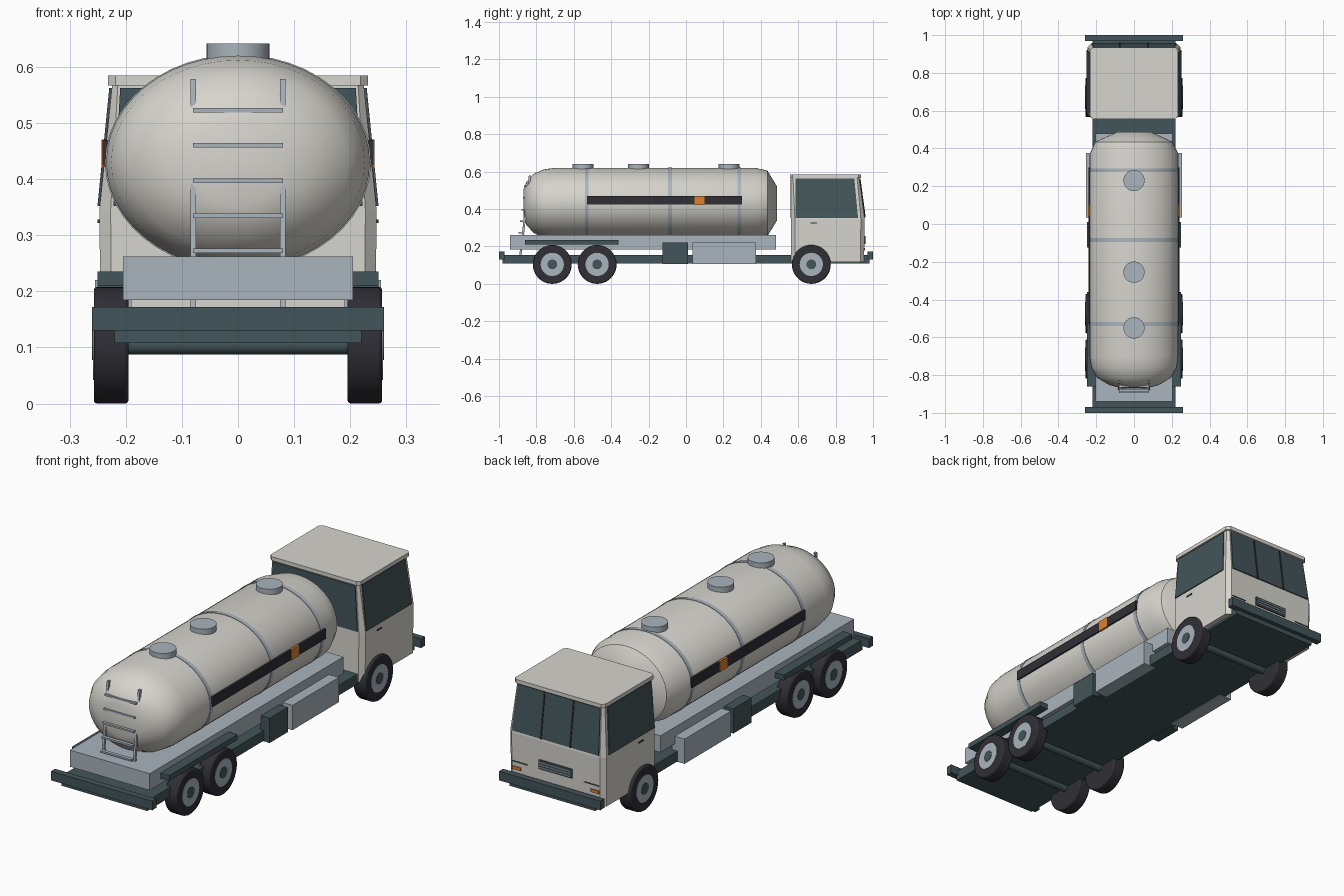
import bpy, bmesh, math
from mathutils import Vector

cube = bpy.data.objects.get("Cube")
if cube:
    bpy.data.objects.remove(cube, do_unlink=True)


def material(name, rgb):
    m = bpy.data.materials.new(name)
    m.use_nodes = True
    m.diffuse_color = (*rgb, 1)
    m.node_tree.nodes["Principled BSDF"].inputs["Base Color"].default_value = (*rgb, 1)
    return m


CREAM = material("cream", (0.68, 0.66, 0.61))
GREY = material("blue_grey", (0.40, 0.46, 0.51))
SLATE = material("dark_slate", (0.055, 0.09, 0.10))
BLACK = material("tyre_black", (0.028, 0.028, 0.036))
ORANGE = material("orange", (0.70, 0.22, 0.025))


def finish(name, bm, mat, smooth=False, bevel=0):
    bmesh.ops.recalc_face_normals(bm, faces=bm.faces)
    me = bpy.data.meshes.new(name)
    bm.to_mesh(me)
    bm.free()
    me.materials.append(mat)
    ob = bpy.data.objects.new(name, me)
    bpy.context.collection.objects.link(ob)
    if bevel:
        mod = ob.modifiers.new("bevel", 'BEVEL')
        mod.width, mod.segments = bevel, 2
    if smooth:
        bpy.ops.object.select_all(action='DESELECT')
        ob.select_set(True)
        bpy.context.view_layer.objects.active = ob
        bpy.ops.object.shade_smooth_by_angle(angle=math.radians(35))
    return ob


def hull(name, points, mat):
    bm = bmesh.new()
    for p in points:
        bm.verts.new(p)
    bmesh.ops.convex_hull(bm, input=bm.verts)
    bmesh.ops.dissolve_limit(bm, angle_limit=0.01, verts=bm.verts, edges=bm.edges)
    return finish(name, bm, mat)


def box(name, xs, ys, zs, mat):
    return hull(name, [(x, y, z) for x in xs for y in ys for z in zs], mat)


def pair(name, xs, ys, zs, mat):
    # The same box on both sides
    for side, s in (("left", 1), ("right", -1)):
        box(f"{side}_{name}", [s * x for x in xs], ys, zs, mat)


def plate(name, corners, mat, t=0.004):
    c = [Vector(p) for p in corners]
    n = (c[1] - c[0]).cross(c[2] - c[0]).normalized() * t
    return hull(name, [p + d for p in c for d in (n, -n)], mat)


def loft(name, rings, mat, smooth=False):
    bm = bmesh.new()
    rows = [[bm.verts.new(p) for p in ring] for ring in rings]
    n = len(rows[0])
    for a, b in zip(rows, rows[1:]):
        for i in range(n):
            j = (i + 1) % n
            bm.faces.new((a[i], a[j], b[j], b[i]))
    bm.faces.new(rows[0])
    bm.faces.new(rows[-1])
    return finish(name, bm, mat, smooth)


def cylinder(name, centre, radius, depth, axis, mat, bevel=0):
    bm = bmesh.new()
    bmesh.ops.create_cone(bm, cap_ends=True, segments=36, radius1=radius,
                          radius2=radius, depth=depth)
    ob = finish(name, bm, mat, True, bevel)
    ob.location = centre
    if axis == 'X':
        ob.rotation_euler.y = math.pi / 2
    return ob


# Chassis, bumpers and tank bed
box("chassis", (-0.22, 0.22), (-0.98, 0.98), (0.108, 0.155), SLATE)
box("tail_bumper", (-0.26, 0.26), (-1, -0.97), (0.13, 0.172), SLATE)
box("nose_bumper", (-0.26, 0.26), (0.97, 1), (0.13, 0.172), SLATE)
box("tank_bed", (-0.205, 0.205), (-0.94, 0.48), (0.185, 0.262), GREY)
pair("fender", (0.19, 0.25), (-0.86, -0.36), (0.21, 0.235), SLATE)
pair("battery_box", (0.2, 0.25), (-0.125, 0.01), (0.105, 0.22), SLATE)
pair("fuel_box", (0.19, 0.255), (0.035, 0.375), (0.105, 0.22), GREY)


# Tank
def ellipse(y, rx, rz, n=48):
    return [(rx * math.cos(math.tau * i / n), y, 0.43 + rz * math.sin(math.tau * i / n))
            for i in range(n)]


loft("tank", [ellipse(*r) for r in (
    (-0.868, 0.072, 0.078), (-0.853, 0.13, 0.115), (-0.815, 0.195, 0.158),
    (-0.76, 0.226, 0.182), (-0.70, 0.235, 0.19), (0.37, 0.235, 0.19),
    (0.435, 0.205, 0.176), (0.487, 0.09, 0.09))], CREAM, True)
for i, y in enumerate((-0.53, -0.085, 0.285)):
    loft(f"tank_band_{i}", [ellipse(y + d, 0.237, 0.192) for d in (-0.01, 0.01)], GREY, True)
for i, y in enumerate((-0.55, -0.255, 0.23)):
    cylinder(f"hatch_{i}", (0, y, 0.615), 0.056, 0.054, 'Z', GREY)
pair("stripe", (0.232, 0.2415), (-0.53, 0.30), (0.424, 0.47), BLACK)
pair("hazard_plate", (0.235, 0.2435), (0.045, 0.10), (0.422, 0.471), ORANGE)


# Tail ladder, leaning against the tank end
def rail_y(z):
    return -0.885 + 0.05 * (z - 0.155) / 0.42


for side, x in (("left", 0.08), ("right", -0.08)):
    hull(f"{side}_ladder_rail", [(x + dx, rail_y(z) + dy, z) for z in (0.155, 0.578)
         for dx in (-0.005, 0.005) for dy in (-0.006, 0.006)], GREY)
for i in range(5):
    z = 0.272 + 0.0627 * i
    y = rail_y(z) - 0.016
    box(f"ladder_rung_{i}", (-0.08, 0.08), (y - 0.008, y + 0.008), (z - 0.004, z + 0.004), GREY)

# Wheels and axles
for i, y in enumerate((-0.715, -0.475, 0.67)):
    cylinder(f"axle_{i}", (0, y, 0.105), 0.018, 0.42, 'X', SLATE)
    for side, s in (("left", 1), ("right", -1)):
        cylinder(f"{side}_tyre_{i}", (s * 0.226, y, 0.104), 0.104, 0.062, 'X', BLACK, 0.006)
        cylinder(f"{side}_rim_{i}", (s * 0.245, y, 0.104), 0.062, 0.027, 'X', GREY)
        cylinder(f"{side}_hub_{i}", (s * 0.245, y, 0.104), 0.026, 0.03, 'X', SLATE)


# Cab shell with cut corners
def cab_ring(z, x, y0, y1, c):
    return [(x, y0 + c, z), (x, y1 - c, z), (x - c, y1, z), (c - x, y1, z),
            (-x, y1 - c, z), (-x, y0 + c, z), (c - x, y0, z), (x - c, y0, z)]


loft("cab", [cab_ring(*r) for r in (
    (0.118, 0.245, 0.562, 0.952, 0.02), (0.345, 0.247, 0.562, 0.955, 0.02),
    (0.57, 0.224, 0.562, 0.925, 0.01))], CREAM)
loft("cab_roof", [cab_ring(z, 0.232, 0.556, 0.935, 0.014) for z in (0.567, 0.585)], CREAM)

# Cab windows
for side, s in (("left", 1), ("right", -1)):
    plate(f"{side}_window", [(s * 0.2465, 0.585, 0.352), (s * 0.2465, 0.92, 0.352),
                             (s * 0.2255, 0.9, 0.562), (s * 0.2255, 0.585, 0.562)], SLATE)
plate("rear_window", [(-0.222, 0.562, 0.352), (0.222, 0.562, 0.352),
                      (0.21, 0.562, 0.562), (-0.21, 0.562, 0.562)], SLATE)
plate("windscreen", [(-0.222, 0.954, 0.355), (0.222, 0.954, 0.355),
                     (0.21, 0.926, 0.562), (-0.21, 0.926, 0.562)], SLATE)
for side, x in (("left", 0.075), ("right", -0.075)):
    plate(f"{side}_screen_bar", [(x - 0.004, 0.957, 0.355), (x + 0.004, 0.957, 0.355),
                                 (x + 0.004, 0.929, 0.562), (x - 0.004, 0.929, 0.562)], BLACK)

# Nose details and door handles
box("grille", (-0.085, 0.085), (0.95, 0.959), (0.214, 0.257), SLATE)
for i in range(3):
    z = 0.224 + 0.0115 * i
    box(f"grille_slat_{i}", (-0.078, 0.078), (0.954, 0.962), (z - 0.002, z + 0.002), GREY)
pair("indicator", (0.18, 0.222), (0.95, 0.958), (0.178, 0.192), ORANGE)
pair("lamp_seam", (0.145, 0.222), (0.95, 0.957), (0.212, 0.216), SLATE)
pair("door_handle", (0.243, 0.25), (0.665, 0.70), (0.322, 0.328), BLACK)
